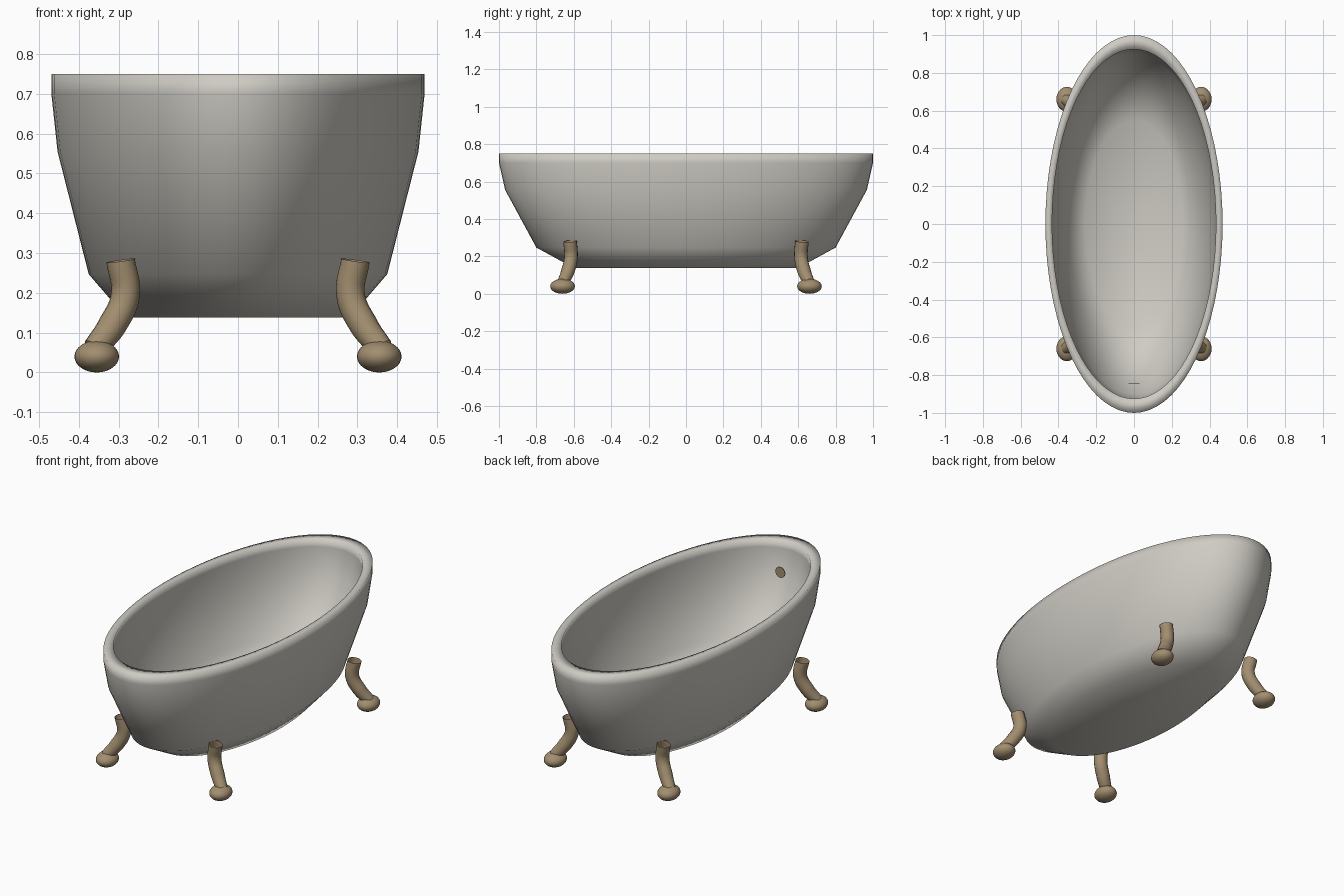
import bpy, bmesh, math

cube = bpy.data.objects.get("Cube")
if cube:
    bpy.data.objects.remove(cube)


def material(name, rgb):
    m = bpy.data.materials.new(name)
    m.use_nodes = True
    m.diffuse_color = (*rgb, 1)
    bsdf = m.node_tree.nodes["Principled BSDF"]
    bsdf.inputs["Base Color"].default_value = (*rgb, 1)
    bsdf.inputs["Roughness"].default_value = 0.5
    return m


enamel = material("warm white enamel", (0.62, 0.60, 0.55))
bronze = material("aged bronze", (0.36, 0.27, 0.16))


def add_mesh(name, mesh, mat):
    mesh.materials.clear()
    mesh.materials.append(mat)
    for p in mesh.polygons:
        p.use_smooth = True
    ob = bpy.data.objects.new(name, mesh)
    bpy.context.collection.objects.link(ob)
    return ob


def bm_object(name, bm, mat):
    bmesh.ops.recalc_face_normals(bm, faces=bm.faces)
    mesh = bpy.data.meshes.new(name)
    bm.to_mesh(mesh)
    bm.free()
    return add_mesh(name, mesh, mat)


# Tub: one closed profile (lengthwise radius, height) swept round an ellipse
WIDTH_RATIO = 0.469
SEGMENTS = 72
profile = [(0.60, 0.138), (0.80, 0.247), (0.967, 0.555), (1.0, 0.70), (1.0, 0.75),
           (0.925, 0.75), (0.925, 0.71), (0.90, 0.56), (0.735, 0.28), (0.55, 0.19)]
bm = bmesh.new()
rings = []
for r, z in profile:
    ring = []
    for i in range(SEGMENTS):
        a = math.tau * i / SEGMENTS
        ring.append(bm.verts.new((WIDTH_RATIO * r * math.cos(a), r * math.sin(a), z)))
    rings.append(ring)
for low, high in zip(rings, rings[1:]):
    for i in range(SEGMENTS):
        j = (i + 1) % SEGMENTS
        bm.faces.new((low[i], low[j], high[j], high[i]))
for ring, z in ((rings[0], 0.138), (rings[-1], 0.175)):
    centre = bm.verts.new((0, 0, z))
    for i in range(SEGMENTS):
        bm.faces.new((ring[i], ring[(i + 1) % SEGMENTS], centre))
bm_object("tub", bm, enamel)


# Curved open-topped legs with flattened ball feet
def add_leg(label, sx, sy):
    path = [(0.295, 0.62, 0.281), (0.283, 0.615, 0.195), (0.315, 0.632, 0.12), (0.36, 0.658, 0.06)]
    curve = bpy.data.curves.new("leg_path", "CURVE")
    curve.dimensions = "3D"
    curve.bevel_depth = 0.036
    curve.bevel_resolution = 6
    curve.resolution_u = 8
    spline = curve.splines.new("BEZIER")
    spline.bezier_points.add(len(path) - 1)
    for point, (x, y, z) in zip(spline.bezier_points, path):
        point.co = (sx * x, sy * y, z)
        point.handle_left_type = point.handle_right_type = "AUTO"
    spline.bezier_points[-1].radius = 0.85
    helper = bpy.data.objects.new("leg_path", curve)
    bpy.context.collection.objects.link(helper)
    bpy.context.view_layer.update()
    evaluated = helper.evaluated_get(bpy.context.evaluated_depsgraph_get())
    mesh = bpy.data.meshes.new_from_object(evaluated)
    bpy.data.objects.remove(helper)
    add_mesh(label + "_leg", mesh, bronze)

    foot = bmesh.new()
    bmesh.ops.create_uvsphere(foot, u_segments=28, v_segments=16, radius=1)
    bmesh.ops.scale(foot, vec=(0.056, 0.066, 0.04), verts=foot.verts)
    bmesh.ops.translate(foot, vec=(sx * 0.355, sy * 0.66, 0.04), verts=foot.verts)
    bm_object(label + "_foot", foot, bronze)


for end, sy in (("front", -1), ("back", 1)):
    for side, sx in (("left", 1), ("right", -1)):
        add_leg(end + "_" + side, sx, sy)

# Overflow plate on the inner front wall
bm = bmesh.new()
bmesh.ops.create_cone(bm, cap_ends=True, segments=24, radius1=0.03, radius2=0.03, depth=0.004)
plate = bm_object("overflow_plate", bm, bronze)
plate.rotation_euler = (math.pi / 2, 0, 0)
plate.location = (0, -0.843, 0.615)
for p in plate.data.polygons:
    p.use_smooth = False
